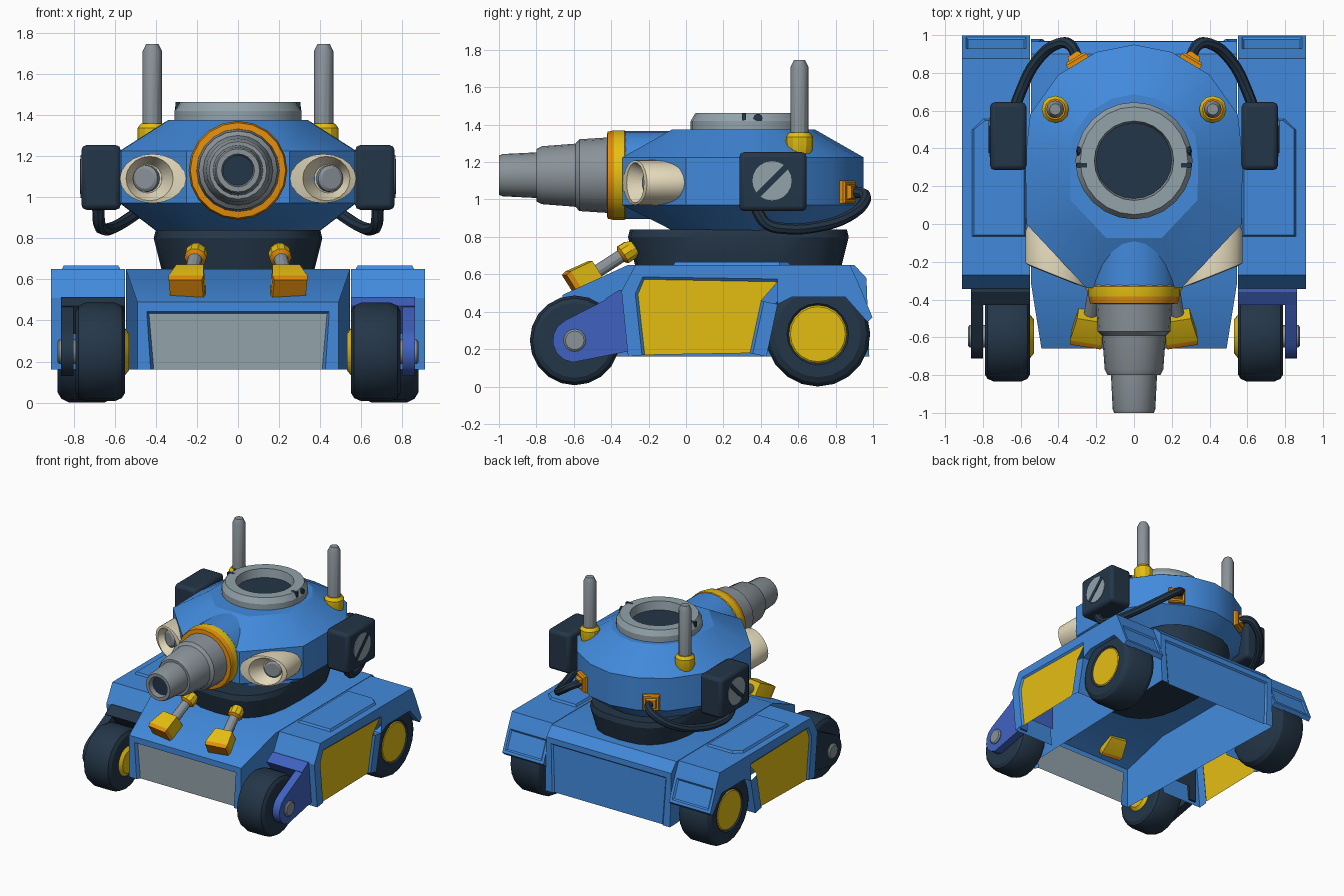
import bpy, bmesh, math
from mathutils import Vector, Matrix

if "Cube" in bpy.data.objects:
    bpy.data.objects.remove(bpy.data.objects["Cube"])


def material(name, r, g, b):
    lin = [((c / 255 + 0.055) / 1.055) ** 2.4 for c in (r, g, b)]
    m = bpy.data.materials.new(name)
    m.diffuse_color = (*lin, 1)
    m.use_nodes = True
    m.node_tree.nodes["Principled BSDF"].inputs["Base Color"].default_value = m.diffuse_color
    return m


BLUE = material("body blue", 66, 138, 220)
INDIGO = material("arm indigo", 64, 98, 192)
NAVY = material("dark navy", 36, 54, 72)
YELLOW = material("yellow", 228, 190, 18)
ORANGE = material("orange", 226, 142, 12)
METAL = material("gun metal", 138, 147, 153)
STEEL = material("light steel", 146, 162, 170)
CREAM = material("cream", 228, 218, 188)


def loft(name, rings, mats, caps=(1, 1), skip=()):
    """Skin a row of rings; a ring may be a single point. One material per strip."""
    strips = mats if isinstance(mats, list) else [mats] * (len(rings) - 1)
    slots = list(dict.fromkeys(strips))
    bm = bmesh.new()
    vs = [[bm.verts.new(p) for p in r] for r in rings]
    for k, (a, b) in enumerate(zip(vs, vs[1:])):
        n = max(len(a), len(b))
        for i in range(n):
            if i in skip:
                continue
            j = (i + 1) % n
            q = [a[i % len(a)], a[j % len(a)], b[j % len(b)], b[i % len(b)]]
            bm.faces.new(list(dict.fromkeys(q))).material_index = slots.index(strips[k])
    for on, ring, m in ((caps[0], vs[0], strips[0]), (caps[1], vs[-1], strips[-1])):
        if on and len(ring) > 2:
            bm.faces.new(ring).material_index = slots.index(m)
    bmesh.ops.recalc_face_normals(bm, faces=bm.faces)
    me = bpy.data.meshes.new(name)
    bm.to_mesh(me)
    bm.free()
    for m in slots:
        me.materials.append(m)
    ob = bpy.data.objects.new(name, me)
    bpy.context.collection.objects.link(ob)
    return ob


def lathe(name, centre, axis, profile, mats, sides=20, turn=0.0):
    """Turn (radius, height) points about an axis through centre."""
    M = Matrix.Translation(centre) @ Vector(axis).to_track_quat('Z', 'Y').to_matrix().to_4x4()
    rings = []
    for r, h in profile:
        n = sides if r > 1e-6 else 1
        rings.append([M @ Vector((r * math.cos(turn + math.tau * i / n),
                                  r * math.sin(turn + math.tau * i / n), h)) for i in range(n)])
    return loft(name, rings, mats)


def prism(name, pts, x0, x1, mat, caps=(1, 1), skip=()):
    """Extrude a (y, z) outline along x."""
    return loft(name, [[(x, y, z) for y, z in pts] for x in (x0, x1)], mat, caps, skip)


def box(name, x, y, z, mat, bevel=0.0):
    ob = prism(name, [(y[0], z[0]), (y[1], z[0]), (y[1], z[1]), (y[0], z[1])], x[0], x[1], mat)
    if bevel:
        mod = ob.modifiers.new("bevel", 'BEVEL')
        mod.width, mod.segments = bevel, 2
    return ob


def recess(ob, direction, border, depth, mat):
    """Sink a panel into the face that looks furthest along direction."""
    d = Vector(direction).normalized()
    bm = bmesh.new()
    bm.from_mesh(ob.data)
    f = max((f for f in bm.faces if abs(f.normal.dot(d)) > 0.9),
            key=lambda f: f.calc_center_median().dot(d))
    for t in (border, 0.015):
        bmesh.ops.inset_region(bm, faces=[f], thickness=t)
    bmesh.ops.translate(bm, verts=f.verts[:], vec=-d * depth)
    if mat.name not in ob.data.materials:
        ob.data.materials.append(mat)
    f.material_index = ob.data.materials.find(mat.name)
    bm.to_mesh(ob.data)
    bm.free()


# Hull: open-bottomed shell, narrower at the nose
side = [(-0.66, 0.16), (-0.66, 0.49), (-0.31, 0.65), (0.9, 0.65), (0.965, 0.58), (0.98, 0.16)]
hull = loft("hull", [[(s * (0.49 if y < -0.5 else 0.546), y, z) for y, z in side] for s in (-1, 1)],
            BLUE, skip=(5,))
recess(hull, (0, -1, 0), 0.065, 0.025, STEEL)
recess(hull, (0, 1, 0), 0.06, 0.012, BLUE)

# Turret base
def oval(rx, ry, z, n=24, cy=0.28):
    def p(v):
        return math.copysign(abs(v) ** 0.7, v)
    return [(rx * p(math.cos(math.tau * i / n)), cy + ry * p(math.sin(math.tau * i / n)), z)
            for i in range(n)]


loft("turret_base", [oval(0.37, 0.55, 0.64), oval(0.41, 0.59, 0.8), oval(0.4, 0.58, 0.84)], NAVY)

# Turret body from one plan outline scaled per level
half = [(0.25, -0.34), (0.57, 0.0), (0.575, 0.35), (0.55, 0.58), (0.4, 0.79), (0.2, 0.91)]
plan = half + [(0, 0.95)] + [(-x, y) for x, y in reversed(half)]


def level(kx, ky, cy, z):
    return [(x * kx, cy + (y - cy) * ky, z) for x, y in plan]


loft("turret", [level(0.68, 0.64, 0.43, 0.83), level(1, 1, 0, 0.97), level(1, 1, 0, 1.225),
                level(0.59, 0.59, 0.31, 1.375)], BLUE)

# Gun: housing, collar, stepped barrel with a dark bore
lathe("gun_housing", (0, 0, 1.13), (0, -1, 0), [(0.235, -0.2), (0.235, 0.34)], BLUE, 24)
lathe("gun_collar", (0, 0, 1.13), (0, -1, 0),
      [(0.225, 0.31), (0.24, 0.33), (0.24, 0.385), (0.232, 0.42), (0.19, 0.425)],
      [ORANGE, YELLOW, ORANGE, ORANGE], 20)
lathe("gun_barrel", (0, 0, 1.13), (0, -1, 0),
      [(0.203, 0.4), (0.192, 0.57), (0.17, 0.59), (0.168, 0.6), (0.155, 0.77), (0.14, 0.8),
       (0.122, 0.8), (0.113, 0.98), (0.105, 1.0), (0.08, 1.0), (0.073, 0.96), (0, 0.96)],
      [METAL] * 10 + [NAVY], 20)

# Hatch ring with dark floor
lathe("hatch", (0, 0.335, 0), (0, 0, 1),
      [(0.31, 1.36), (0.31, 1.42), (0.285, 1.462), (0.21, 1.462), (0.2, 1.395), (0, 1.395)],
      [STEEL] * 4 + [NAVY], 24)

for s, tag in ((1, "right"), (-1, "left")):
    def X(a, b):
        return (s * a, s * b)

    # Side pods: front block with yellow panel, rear block over the wheel
    pod = prism("pod_front_" + tag, [(-0.31, 0.16), (-0.345, 0.51), (-0.27, 0.65), (0.49, 0.65),
                                     (0.49, 0.44), (0.43, 0.16)],
                s * 0.55, s * 0.91, BLUE, (0, 1), (3, 5))
    recess(pod, (s, 0, 0), 0.075, 0.012, YELLOW)
    pod = prism("pod_rear_" + tag, [(0.49, 0.65), (0.877, 0.65), (0.92, 0.556), (0.997, 0.37),
                                    (0.97, 0.345), (0.85, 0.48), (0.57, 0.48), (0.49, 0.44)],
                s * 0.55, s * 0.91, BLUE, (1, 1), (7,))
    recess(pod, (0, 0.93, 0.37), 0.03, 0.01, BLUE)
    loft("pod_top_plate_" + tag,
         [[(s * x, y, z) for x, y in ((0.57 + e, -0.07 + e), (0.86 - e, -0.07 + e), (0.86 - e, 0.5),
                                      (0.8 - e, 0.56 - e), (0.57 + e, 0.56 - e))]
          for e, z in ((0, 0.645), (0.012, 0.666))], BLUE)

    # Wheels
    lathe("front_wheel_" + tag, (s * 0.55, -0.595, 0.247), (s, 0, 0),
          [(0, -0.02), (0.09, -0.02), (0.115, 0), (0.2, 0), (0.225, 0.015), (0.24, 0.05),
           (0.24, 0.19), (0.225, 0.225), (0.2, 0.24), (0, 0.24)], [YELLOW] * 2 + [NAVY] * 7)
    lathe("rear_wheel_" + tag, (s * 0.6, 0.705, 0.28), (s, 0, 0),
          [(0, -0.02), (0.06, -0.02), (0.06, 0), (0.23, 0), (0.26, 0.015), (0.28, 0.05),
           (0.28, 0.22), (0.26, 0.26), (0.23, 0.278), (0.165, 0.278), (0.155, 0.268),
           (0.147, 0.274), (0, 0.274)], [STEEL] * 2 + [NAVY] * 8 + [YELLOW] * 2)

    # Front suspension arm, crossbar and axle cap
    arm_mat = INDIGO if s > 0 else NAVY
    arc = [(-0.595 + 0.118 * math.cos(math.radians(a)), 0.247 + 0.118 * math.sin(math.radians(a)))
           for a in range(115, 266, 25)]
    prism("wheel_arm_" + tag, [(-0.3, 0.19), (-0.3, 0.5), (-0.35, 0.505)] + arc,
          s * 0.8, s * 0.862, arm_mat)
    prism("arm_crossbar_" + tag, [(-0.3, 0.3), (-0.3, 0.515), (-0.36, 0.515), (-0.43, 0.47), (-0.38, 0.4)],
          s * 0.55, s * 0.862, arm_mat)
    lathe("axle_cap_" + tag, (s * 0.78, -0.595, 0.247), (s, 0, 0),
          [(0.06, 0), (0.06, 0.09), (0.05, 0.098), (0, 0.098)], METAL, 16)

    # Headlamp: oval pod with slanted front and sunken lens
    def ellipse(cx, rx, rz, y, slant):
        pts = [(cx + rx * math.cos(math.tau * i / 20), rz * math.sin(math.tau * i / 20)) for i in range(20)]
        return [(s * x, y + slant * (x - 0.42), 1.09 + z) for x, z in pts]

    loft("headlamp_" + tag, [ellipse(0.415, 0.08, 0.06, 0.03, 0), ellipse(0.415, 0.14, 0.1, 0.015, 0),
                             ellipse(0.415, 0.16, 0.12, -0.04, 0), ellipse(0.415, 0.16, 0.12, -0.27, 0.4),
                             ellipse(0.43, 0.115, 0.108, -0.275, 0.4),
                             ellipse(0.44, 0.07, 0.07, -0.19, 0.4)], CREAM)
    lathe("lamp_lens_" + tag, (s * 0.44, -0.18, 1.09), (s * 0.37, -0.93, 0),
          [(0.065, 0), (0.065, 0.03), (0.05, 0.04), (0, 0.04)], METAL, 16)

    # Side box with slotted disc
    box("side_box_" + tag, X(0.57, 0.762), (0.285, 0.645), (0.938, 1.253), NAVY, 0.025)
    lathe("box_disc_" + tag, (s * 0.76, 0.46, 1.1), (s, 0, 0),
          [(0.105, 0), (0.105, 0.006), (0, 0.006)], STEEL, 20)
    c = math.sqrt(0.5)
    slot = [(0.46 + c * (u - v), 1.1 + c * (u + v))
            for u, v in ((-0.104, -0.016), (0.104, -0.016), (0.104, 0.016), (-0.104, 0.016))]
    prism("disc_slot_" + tag, slot, s * 0.764, s * 0.769, NAVY)

    # Hose from box to rear plug
    lathe("hose_plug_" + tag, (s * 0.29, 0.845, 1.04), (s * 0.51, 0.86, 0),
          [(0.088, 0), (0.088, 0.03), (0.075, 0.042), (0.055, 0.042), (0.045, 0.065), (0, 0.065)],
          ORANGE, 4, math.pi / 4)
    cu = bpy.data.curves.new("hose_" + tag, 'CURVE')
    cu.dimensions, cu.bevel_depth, cu.bevel_resolution, cu.resolution_u = '3D', 0.03, 2, 4
    path = [(0.68, 0.375, 0.95), (0.675, 0.43, 0.87), (0.655, 0.53, 0.845), (0.6, 0.7, 0.855),
            (0.51, 0.87, 0.91), (0.4, 0.955, 0.99), (0.34, 0.95, 1.03), (0.3, 0.88, 1.04)]
    sp = cu.splines.new('BEZIER')
    sp.bezier_points.add(len(path) - 1)
    for bp, (x, y, z) in zip(sp.bezier_points, path):
        bp.co = (s * x, y, z)
        bp.handle_left_type = bp.handle_right_type = 'AUTO'
    cu.materials.append(NAVY)
    hose = bpy.data.objects.new("hose_" + tag, cu)
    bpy.context.collection.objects.link(hose)
    bpy.ops.object.select_all(action='DESELECT')
    hose.select_set(True)
    bpy.context.view_layer.objects.active = hose
    bpy.ops.object.convert(target='MESH')

    # Antenna and its socket
    lathe("antenna_" + tag, (s * 0.417, 0.607, 0), (0, 0, 1),
          [(0.047, 1.3), (0.047, 1.71), (0.03, 1.745), (0, 1.745)], METAL, 12)
    lathe("antenna_socket_" + tag, (s * 0.417, 0.607, 0), (0, 0, 1),
          [(0.055, 1.22), (0.072, 1.28), (0.072, 1.335), (0.055, 1.358), (0, 1.358)],
          [YELLOW] * 3 + [ORANGE], 12)

    # Hatch hinge details
    lathe("hatch_knob_" + tag, (s * 0.275, 0.385, 1.435), (s, 0, 0),
          [(0.024, 0), (0.024, 0.025), (0, 0.032)], NAVY, 10)
    box("hatch_slot_" + tag, X(0.25, 0.305), (0.3, 0.322), (1.41, 1.463), NAVY)

    # Strut between hull nose and turret base
    foot, head = Vector((s * 0.245, -0.575, 0.55)), Vector((s * 0.2, -0.29, 0.735))
    axis = head - foot
    lathe("strut_foot_" + tag, foot, axis,
          [(0.115, -0.04), (0.122, -0.01), (0.095, 0.12), (0, 0.12)], [ORANGE, YELLOW, YELLOW], 4, math.pi / 4)
    lathe("strut_rod_" + tag, foot, axis, [(0.035, 0.1), (0.035, 0.33)], METAL, 12)
    lathe("strut_head_" + tag, foot, axis,
          [(0.035, 0.27), (0.055, 0.285), (0.055, 0.33), (0.04, 0.36)], [ORANGE, YELLOW, YELLOW], 10)

# Smooth round parts, keep edges sharp
bpy.ops.object.select_all(action='SELECT')
bpy.ops.object.shade_smooth_by_angle(angle=math.radians(28))
